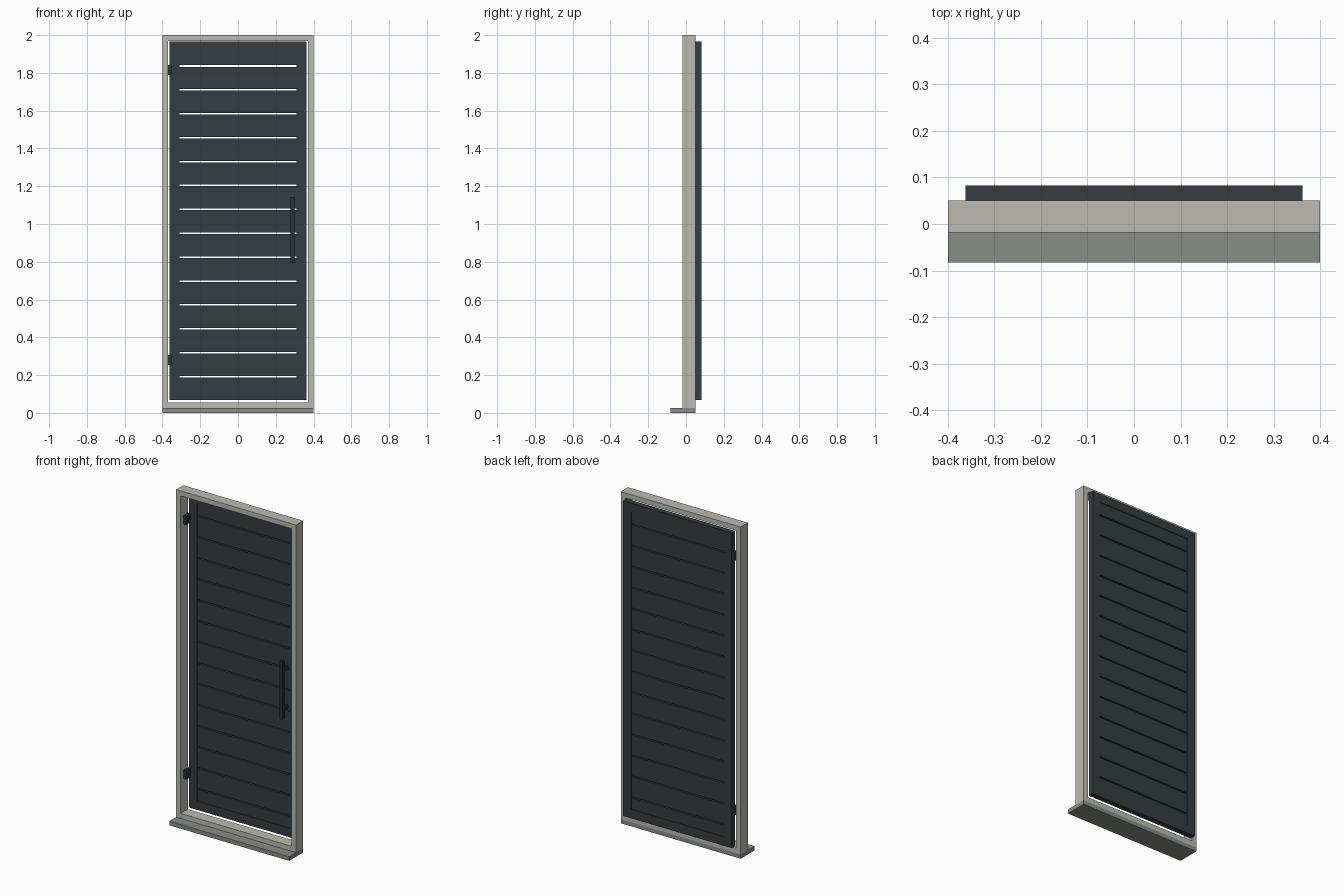
import bpy

if "Cube" in bpy.data.objects:
    bpy.data.objects.remove(bpy.data.objects["Cube"])


def material(name, rgb):
    m = bpy.data.materials.new(name)
    m.diffuse_color = (*rgb, 1)
    m.use_nodes = True
    m.node_tree.nodes["Principled BSDF"].inputs["Base Color"].default_value = m.diffuse_color
    return m


FRAME = material("pale_grey", (0.50, 0.50, 0.45))
SILL = material("mid_grey", (0.25, 0.27, 0.25))
LEAF = material("anthracite", (0.035, 0.045, 0.05))
METAL = material("dark_metal", (0.025, 0.03, 0.032))


def join(name, boxes, mat):
    """One object made of boxes given as (x0, x1, y0, y1, z0, z1)."""
    verts, faces = [], []
    for x0, x1, y0, y1, z0, z1 in boxes:
        n = len(verts)
        verts += [(x, y, z) for z in (z0, z1)
                  for x, y in ((x0, y0), (x1, y0), (x1, y1), (x0, y1))]
        faces += [(n + 3, n + 2, n + 1, n), (n + 4, n + 5, n + 6, n + 7)]
        faces += [(n + i, n + (i + 1) % 4, n + 4 + (i + 1) % 4, n + 4 + i)
                  for i in range(4)]
    me = bpy.data.meshes.new(name)
    me.from_pydata(verts, [], faces)
    me.materials.append(mat)
    ob = bpy.data.objects.new(name, me)
    bpy.context.collection.objects.link(ob)
    return ob


def border(name, x, xi, y0, y1, z0, zi0, zi1, z1, mat):
    """Rectangular ring: outer half width x, inner half width xi."""
    outer = [(-x, z0), (x, z0), (x, z1), (-x, z1)]
    inner = [(-xi, zi0), (xi, zi0), (xi, zi1), (-xi, zi1)]
    verts = [(a, y, b) for y in (y0, y1) for ring in (outer, inner) for a, b in ring]
    faces = []
    for i in range(4):
        j = (i + 1) % 4
        faces += [(i, j, 4 + j, 4 + i), (8 + j, 8 + i, 12 + i, 12 + j),
                  (j, i, 8 + i, 8 + j), (4 + i, 4 + j, 12 + j, 12 + i)]
    me = bpy.data.meshes.new(name)
    me.from_pydata(verts, [], faces)
    me.materials.append(mat)
    ob = bpy.data.objects.new(name, me)
    bpy.context.collection.objects.link(ob)
    return ob


# Fixed surround and projecting sill
border("door_frame", 0.4, 0.37, -0.018, 0.05, 0.025, 0.055, 1.97, 2.0, FRAME)
join("sill", [(-0.4, 0.4, -0.083, 0.05, 0, 0.025)], SILL)

# Door leaf border
border("leaf_border", 0.362, 0.31, 0.05, 0.083, 0.067, 0.12, 1.915, 1.967, LEAF)

# Horizontal slats separated by narrow see-through gaps
pitch, gap, first = 0.1265, 0.008, 0.192
cuts = [first + pitch * i for i in range(14)]
lows = [0.12] + [c + gap / 2 for c in cuts]
highs = [c - gap / 2 for c in cuts] + [1.915]
join("slats", [(-0.31, 0.31, 0.055, 0.078, a, b) for a, b in zip(lows, highs)], LEAF)

# Pull handle with two standoffs
join("handle_bar", [(0.278, 0.3, -0.003, 0.018, 0.793, 1.143)], METAL)
join("handle_standoffs", [(0.281, 0.297, 0.018, 0.056, z - 0.01, z + 0.01)
                          for z in (0.85, 1.086)], METAL)

# Hinges
for name, z in (("lower_hinge", 0.28), ("upper_hinge", 1.815)):
    join(name, [(-0.371, -0.352, 0.01, 0.051, z - 0.026, z + 0.026)], METAL)
